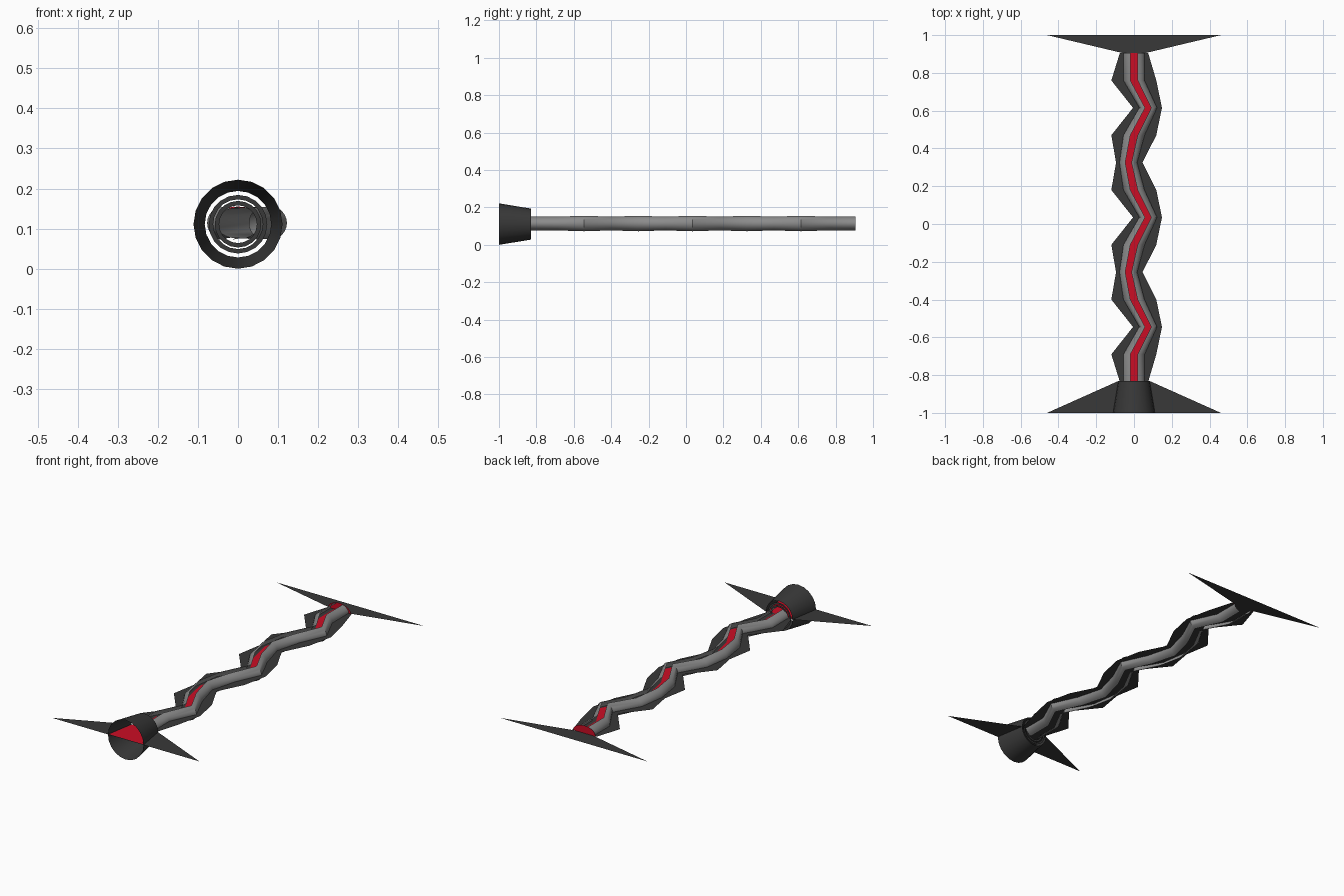
import bpy, bmesh, math

cube = bpy.data.objects.get("Cube")
if cube:
    bpy.data.objects.remove(cube, do_unlink=True)

MID = 0.112  # height of the central axis


def material(name, rgb, rough=0.6):
    m = bpy.data.materials.new(name)
    m.use_nodes = True
    m.diffuse_color = (*rgb, 1)
    b = m.node_tree.nodes["Principled BSDF"]
    b.inputs["Base Color"].default_value = (*rgb, 1)
    b.inputs["Roughness"].default_value = rough
    return m


dark = material("charcoal", (0.04, 0.04, 0.04))
grey = material("mid grey", (0.26, 0.26, 0.26))
red = material("crimson", (0.6, 0.004, 0.018))


def loft(name, rows, mat, smooth=False):
    """Skin a surface over rows of equally many points."""
    bm = bmesh.new()
    grid = [[bm.verts.new(p) for p in row] for row in rows]
    for a, b in zip(grid, grid[1:]):
        for i in range(len(a) - 1):
            bm.faces.new((a[i], a[i + 1], b[i + 1], b[i]))
    bmesh.ops.remove_doubles(bm, verts=bm.verts, dist=1e-5)
    bmesh.ops.recalc_face_normals(bm, faces=bm.faces)
    me = bpy.data.meshes.new(name)
    bm.to_mesh(me)
    bm.free()
    me.materials.append(mat)
    ob = bpy.data.objects.new(name, me)
    bpy.context.collection.objects.link(ob)
    if smooth:
        bpy.ops.object.select_all(action="DESELECT")
        ob.select_set(True)
        bpy.context.view_layer.objects.active = ob
        bpy.ops.object.shade_smooth_by_angle(angle=math.radians(40))
    return ob


def sheet(name, outline, mat, lift=0.0):
    """Flat horizontal sheet from (y, left x, right x) stations."""
    return loft(name, [[(a, y, MID + lift), (b, y, MID + lift)]
                       for y, a, b in outline], mat)


def ring(radius, y, sides=20):
    return [(radius * math.sin(2 * math.pi * i / sides), y,
             MID - 0.001 + radius * math.cos(2 * math.pi * i / sides))
            for i in range(sides + 1)]


# Wavy centre line: out to +x, middle, out to -x, middle
START, STEP, COUNT = -0.835, 0.145, 13
sway = {0: -0.03, 2: 0.075}
path = []
for i in range(COUNT):
    joint = i % 2 == 0
    end = i in (0, COUNT - 1)
    x = 0.0 if end or not joint else sway[i % 4]
    path.append((START + STEP * i, x, joint and not end, end))

# Two curved half shells with an open slot between them
for side, label in ((1, "left"), (-1, "right")):
    rows = []
    for y, x, joint, end in path:
        wide = 0.047 if joint else 0.056
        tall = 0.044 if joint else 0.039
        rows.append([(x + side * wide * math.cos(math.radians(a)), y,
                      MID + 0.002 + tall * math.sin(math.radians(a)))
                     for a in range(-70, 71, 14)])
    loft(label + "_shell", rows, grey, True)

# Thin flat wavy flange and the strip showing through the slot
flange, strip = [], []
for y, x, joint, end in path:
    if end:
        edge = (-0.075, 0.075)
    elif joint:
        edge = (-0.005, 0.148) if x > 0 else (-0.095, 0.045)
    else:
        edge = (-0.12, 0.118)
    flange.append((y, *edge))
    strip.append((y, x - 0.03, x + 0.03))
sheet("wavy_flange", flange, dark)
sheet("inner_strip", strip, red, 0.003)

# Front and rear fins
sheet("front_fin", [(-1, -0.46, 0.46), (-0.83, -0.08, 0.08)], dark)
sheet("rear_fin", [(0.905, -0.06, 0.06), (1, -0.46, 0.46)], dark)

# Flared open cup with ring baffles at its back
loft("cup", [ring(0.111, -1), ring(0.083, -0.83)], dark, True)
for i, (inner, outer) in enumerate(((0.062, 0.073), (0.047, 0.058))):
    loft("baffle_%d" % (i + 1), [ring(inner, -0.832), ring(outer, -0.832)], dark)
sheet("cup_floor", [(-1, -0.105, 0.105), (-0.835, -0.075, 0.075)], red, 0.003)

# Half-round end plate above the rear fin
loft("end_plate", [[(0.07 * math.cos(math.pi * i / 10), 0.905,
                     MID + h * 0.043 * math.sin(math.pi * i / 10))
                    for i in range(11)] for h in (0, 1)], red)
